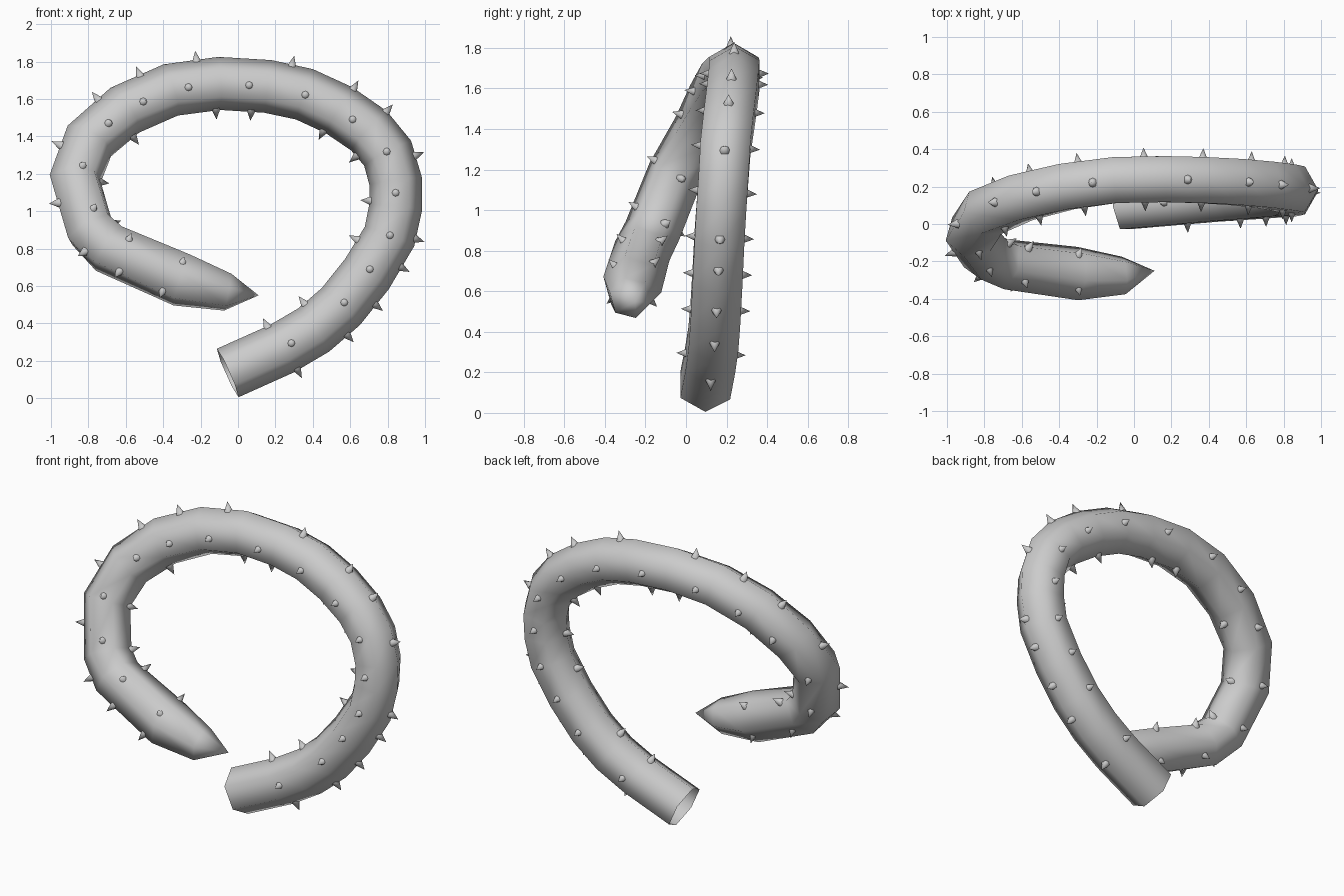
import bpy, bmesh, math
from mathutils import Vector

cube = bpy.data.objects.get("Cube")
if cube:
    bpy.data.objects.remove(cube, do_unlink=True)

SIDES = 6
RADIUS = 0.142

# Centre line from the open base round to the pointed tip
path = [Vector(p) for p in (
    (-.055, .095, .135), (.235, .12, .265), (.405, .135, .365), (.55, .145, .49),
    (.69, .155, .665), (.81, .165, .865), (.843, .175, 1.02), (.843, .185, 1.16),
    (.8, .195, 1.31), (.7, .21, 1.43), (.54, .225, 1.54), (.355, .235, 1.625),
    (.16, .24, 1.667), (-.1, .235, 1.683), (-.36, .2, 1.648), (-.605, .14, 1.54),
    (-.795, .06, 1.375), (-.87, -.055, 1.175), (-.79, -.165, .9),
    (-.69, -.215, .8), (-.3, -.265, .632), (-.055, -.275, .567), (.11, -.25, .55))]
LAST = len(path) - 1


def ring_frame(i):
    """Outward and backward directions of a ring, rolled near the tip."""
    before = path[i] - path[max(i - 1, 0)]
    after = path[min(i + 1, LAST)] - path[i]
    tangent = (before.normalized() + after.normalized()).normalized()
    back = Vector((0, 1, 0))
    back = (back - tangent * back.dot(tangent)).normalized()
    out = back.cross(tangent)
    roll = math.radians(45) * min(max((i - 16) / 3, 0), 1)
    c, s = math.cos(roll), math.sin(roll)
    return out * c - back * s, back * c + out * s


frames = [ring_frame(i) for i in range(LAST + 1)]


def ring_radius(i):
    return {LAST - 1: 0.104, LAST - 2: 0.148}.get(i, RADIUS)


def make_object(name, bm, material):
    mesh = bpy.data.meshes.new(name)
    bmesh.ops.recalc_face_normals(bm, faces=bm.faces)
    for face in bm.faces:
        face.smooth = True
    bm.to_mesh(mesh)
    bm.free()
    mesh.materials.append(material)
    obj = bpy.data.objects.new(name, mesh)
    bpy.context.collection.objects.link(obj)
    return obj


grey = bpy.data.materials.new("light_grey")
grey.use_nodes = True
colour = (0.6, 0.6, 0.6, 1)
grey.diffuse_color = colour
grey.node_tree.nodes["Principled BSDF"].inputs["Base Color"].default_value = colour

# Curling six-sided stem, open at the base
bm = bmesh.new()
rings = []
for i in range(LAST):
    out, back = frames[i]
    ring = []
    for k in range(SIDES):
        a = math.tau * k / SIDES
        ring.append(bm.verts.new(path[i] + (out * math.cos(a) + back * math.sin(a)) * ring_radius(i)))
    rings.append(ring)
for low, high in zip(rings, rings[1:]):
    for k in range(SIDES):
        n = (k + 1) % SIDES
        bm.faces.new((low[k], low[n], high[n], high[k]))
tip = bm.verts.new(path[LAST])
for k in range(SIDES):
    bm.faces.new((rings[-1][k], rings[-1][(k + 1) % SIDES], tip))
make_object("curled_stem", bm, grey)

# Thorn positions, counted in rings along the stem
side_rows = (1.25, 3.1, 4.1, 5, 6.5, 8, 9.5, 10.95, 12.4, 13.7, 14.7, 15.6, 16.9, 17.8, 19.2, 19.95)
outer_rows = (1.1, 2.6, 3.55, 4.5, 5.2, 7.6, 9, 9.95, 11.5, 13.4, 14.45, 15.3, 16.4, 17.45, 18.6, 19.3, 19.85)
inner_rows = (.95, 2.25, 4.6, 6.2, 8.6, 10.1, 12.3, 13.1, 15.2, 17, 18.1, 19.15, 19.9)


def add_thorn(bm, station, out_amount, back_amount):
    i = min(int(station), LAST - 1)
    f = station - i
    centre = path[i].lerp(path[i + 1], f)
    out = frames[i][0].lerp(frames[i + 1][0], f)
    back = frames[i][1].lerp(frames[i + 1][1], f)
    direction = (out * out_amount + back * back_amount).normalized()
    surface = RADIUS if out_amount else RADIUS * math.cos(math.pi / SIDES)
    # Thorn is a small cone sunk slightly into the stem
    turn = direction.to_track_quat('Z', 'Y').to_matrix().to_4x4()
    turn.translation = centre + direction * (surface + 0.018)
    bmesh.ops.create_cone(bm, cap_ends=False, segments=8, radius1=0.025, radius2=0,
                          depth=0.06, matrix=turn)


for name, rows, out_amount, back_amount in (
        ("front_thorns", side_rows, 0, -1), ("back_thorns", side_rows, 0, 1),
        ("outer_thorns", outer_rows, 1, 0), ("inner_thorns", inner_rows, -1, 0)):
    bm = bmesh.new()
    for station in rows:
        add_thorn(bm, station, out_amount, back_amount)
    bmesh.ops.remove_doubles(bm, verts=bm.verts, dist=0.0005)
    make_object(name, bm, grey)
